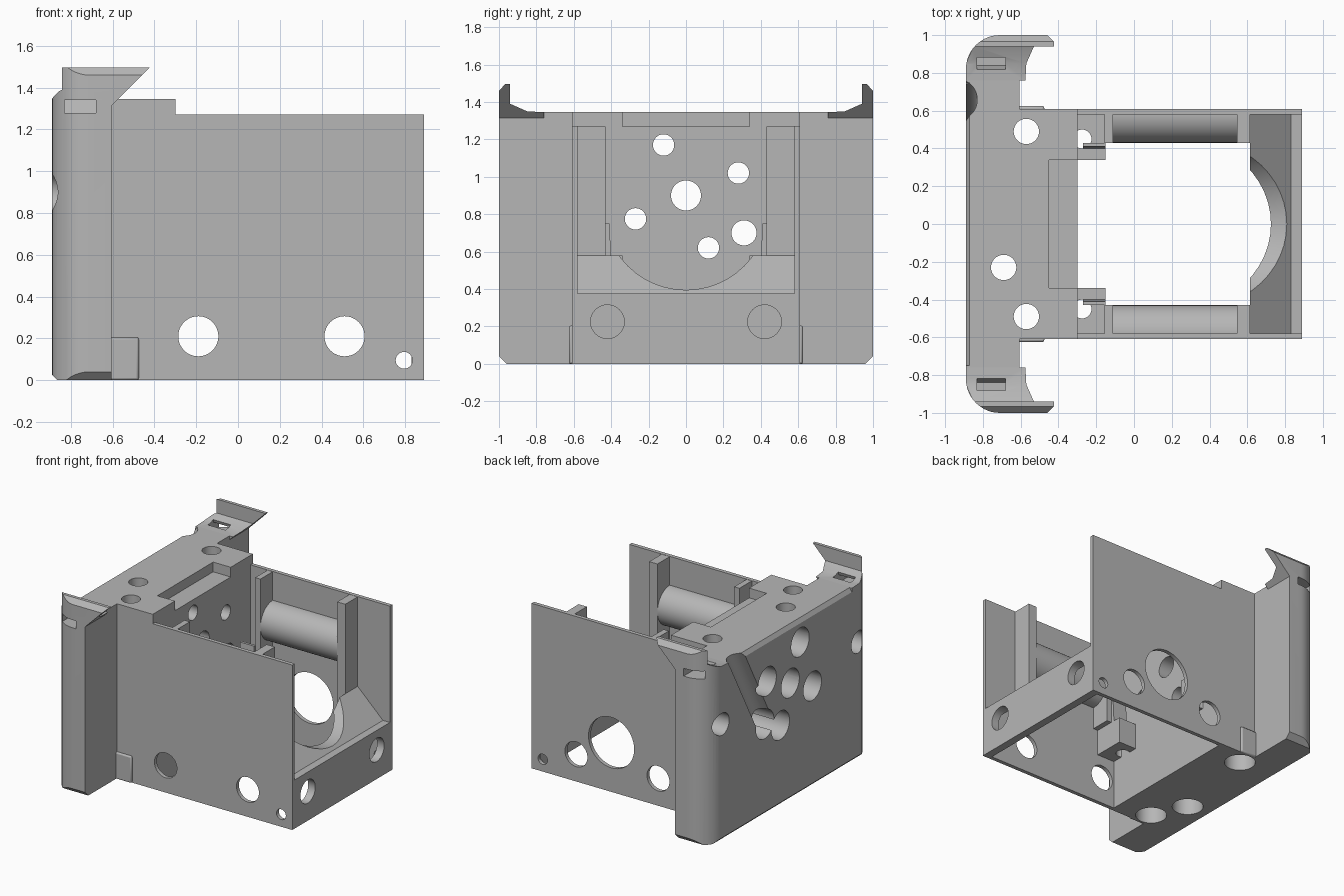
import bpy, bmesh, math
from mathutils import Vector

cube = bpy.data.objects.get("Cube")
if cube:
    bpy.data.objects.remove(cube, do_unlink=True)

grey = bpy.data.materials.new("plain grey")
grey.use_nodes = True
grey.diffuse_color = (0.47, 0.47, 0.47, 1)
grey.node_tree.nodes["Principled BSDF"].inputs["Base Color"].default_value = grey.diffuse_color


def finish(name, bm):
    bmesh.ops.recalc_face_normals(bm, faces=bm.faces)
    mesh = bpy.data.meshes.new(name)
    bm.to_mesh(mesh)
    bm.free()
    mesh.materials.append(grey)
    ob = bpy.data.objects.new(name, mesh)
    bpy.context.collection.objects.link(ob)
    return ob


def prism(name, pts, axis, a, b):
    """Extrude a 2D outline along an axis from a to b."""
    def place(p, h):
        return {"x": (h, p[0], p[1]), "y": (p[0], h, p[1]), "z": (p[0], p[1], h)}[axis]
    bm = bmesh.new()
    face = bm.faces.new([bm.verts.new(place(p, a)) for p in pts])
    new = bmesh.ops.extrude_face_region(bm, geom=[face])["geom"]
    shift = Vector(place((0, 0), b - a))
    bmesh.ops.translate(bm, vec=shift, verts=[v for v in new if isinstance(v, bmesh.types.BMVert)])
    return finish(name, bm)


def box(name, x0, x1, y0, y1, z0, z1):
    return prism(name, [(x0, y0), (x1, y0), (x1, y1), (x0, y1)], "z", z0, z1)


def rod(name, start, end, r):
    a, b = Vector(start), Vector(end)
    bm = bmesh.new()
    bmesh.ops.create_cone(bm, cap_ends=True, segments=48, radius1=r, radius2=r, depth=(b - a).length)
    bm.transform((b - a).to_track_quat("Z", "Y").to_matrix().to_4x4())
    bmesh.ops.translate(bm, vec=(a + b) / 2, verts=bm.verts)
    return finish(name, bm)


def select(ob):
    bpy.ops.object.select_all(action="DESELECT")
    ob.select_set(True)
    bpy.context.view_layer.objects.active = ob


def cut(ob, *cutters, mode="DIFFERENCE"):
    """Apply cutters to a part, then discard them."""
    select(ob)
    for c in cutters:
        mod = ob.modifiers.new("cut", "BOOLEAN")
        mod.operation, mod.solver, mod.object = mode, "EXACT", c
        bpy.ops.object.modifier_apply(modifier=mod.name)
        bpy.data.objects.remove(c, do_unlink=True)


def rounded_back(x_front, r=0.18):
    """Plan outline with two rounded rear corners."""
    arc = [(-0.89 + r - r * math.sin(t), 1 - r + r * math.cos(t))
           for t in [i * math.pi / 24 for i in range(13)]]
    return [(x_front, 1)] + arc + [(x, -y) for x, y in reversed(arc)] + [(x_front, -1)]


def slot(s):
    pts = [(s * 0.80, 1.40), (s * 0.87, 1.40), (s * 0.89, 1.34),
           (s * 1.05, 1.34), (s * 1.05, 1.28), (s * 0.84, 1.28)]
    return prism("slot_cutter", pts, "x", -0.83, -0.68)


# Rear block: wide rounded plate plus the narrower part between the walls
block = prism("rear_block", rounded_back(-0.605), "z", 0, 1.345)
cut(block, box("union_part", -0.7, -0.3, -0.61, 0.61, 0, 1.345), mode="UNION")
cut(block, box("recess", -0.45, -0.2, -0.34, 0.34, 1.27, 1.5),
    prism("rear_chamfer", [(-0.90, 1.30), (-0.86, 1.36), (-0.90, 1.36)], "y", -0.75, 0.75),
    prism("rear_foot_chamfer", [(-0.90, 0.035), (-0.855, -0.01), (-0.90, -0.01)], "y", -1.1, 1.1))
for s in (-1, 1):
    cut(block, prism("foot_chamfer", [(s * 1.01, 0.05), (s * 0.95, -0.01), (s * 1.01, -0.01)],
                     "x", -1, -0.5),
        slot(s), rod("side_socket", (-1, s * 0.83, 0.9), (-0.7, s * 0.83, 0.9), 0.085))

# Bored holes through the rear block, wider at the back
for y, z, r in [(0, 0.9, 0.08), (-0.12, 1.17, 0.057), (0.28, 1.02, 0.057),
                (-0.27, 0.775, 0.057), (0.31, 0.7, 0.067), (0.12, 0.62, 0.057)]:
    cut(block, rod("bore", (-1, y, z), (0, y, z), r),
        rod("counterbore", (-1, y, z), (-0.5, y, z), 0.11))

# Vertical holes, wider at the bottom
for x, y in [(-0.57, 0.49), (-0.57, -0.49), (-0.69, -0.23)]:
    cut(block, rod("bore", (x, y, -1), (x, y, 2), 0.067),
        rod("counterbore", (x, y, -1), (x, y, 0.3), 0.11))

# Slanted cable groove on the rear face
cut(block, rod("groove", (-0.92, 0.70, 1.42), (-0.92, 0.31, 0.7), 0.09))

# Side walls, left one with the large opening
for s, side in ((-1, "right"), (1, "left")):
    wall = box(side + "_wall", -0.31, 0.89, s * 0.58, s * 0.61, 0, 1.272)
    for x, z, r in [(-0.19, 0.21, 0.096), (0.51, 0.21, 0.096), (0.795, 0.095, 0.04)]:
        cut(wall, rod("wall_hole", (x, s * 0.4, z), (x, s * 0.8, z), r))
    if s > 0:
        cut(wall, rod("wall_opening", (0.21, 0.4, 0.38), (0.21, 0.8, 0.38), 0.195))

    # Raised ear with flared lip
    profile = [(0.76, 1.31), (0.76, 1.345), (0.85, 1.35), (0.94, 1.39),
               (0.94, 1.497), (0.965, 1.497), (1, 1.46), (1, 1.31)]
    ear = prism(side + "_ear", [(s * y, z) for y, z in profile], "x", -0.89, -0.40)
    cut(ear, prism("plan", rounded_back(-0.3), "z", 1, 2),
        prism("flare", [(-0.89, 1.30), (-0.62, 1.30), (-0.42, 1.5), (-0.42, 1.6),
                        (-0.85, 1.6), (-0.85, 1.39), (-0.89, 1.35)], "y", -1.2, 1.2),
        mode="INTERSECT")
    cut(ear, slot(s))

    # Posts and the half-round rail between them
    box(side + "_front_post", 0.545, 0.615, s * 0.43, s * 0.59, 0.5, 1.27)
    box(side + "_rear_post", -0.155, -0.11, s * 0.43, s * 0.59, 0.58, 1.27)
    rail = rod(side + "_rail", (-0.12, s * 0.58, 0.9), (0.55, s * 0.58, 0.9), 0.15)
    cut(rail, box("trim", -0.3, 0.7, s * 0.59, s * 0.9, 0.5, 1.3))

    # Screw bracket, its clip and the small foot pad outside
    bracket = box(side + "_bracket", -0.31, -0.15, s * 0.34, s * 0.59, 0.38, 0.58)
    cut(bracket, rod("screw_hole", (-0.275, s * 0.45, 0.2), (-0.275, s * 0.45, 0.8), 0.05))
    prism(side + "_clip", [(s * 0.40, 0.57), (s * 0.43, 0.57), (s * 0.43, 0.75), (s * 0.41, 0.75)],
          "x", -0.27, -0.15)
    pad = box(side + "_foot_pad", -0.62, -0.475, s * 0.60, s * 0.625, 0, 0.205)
    bev = pad.modifiers.new("bevel", "BEVEL")
    bev.width, bev.segments = 0.01, 2

# Front bar with a sloped panel hollowed by a round cradle
bar = prism("front_bar", [(0.89, 0), (0.89, 0.375), (0.83, 0.375), (0.615, 0.58),
                          (0.615, 0.50), (0.83, 0.295), (0.83, 0)], "y", -0.59, 0.59)
cut(bar, rod("cradle", (0, 0, 0.835), (1.2, 0, 0.835), 0.44))
for s in (-1, 1):
    cut(bar, rod("bar_hole", (0.7, s * 0.42, 0.225), (1, s * 0.42, 0.225), 0.09))

# Smooth round surfaces, keep hard edges
for ob in bpy.context.collection.objects:
    if ob.type == "MESH":
        select(ob)
        bpy.ops.object.shade_smooth_by_angle(angle=math.radians(30))
